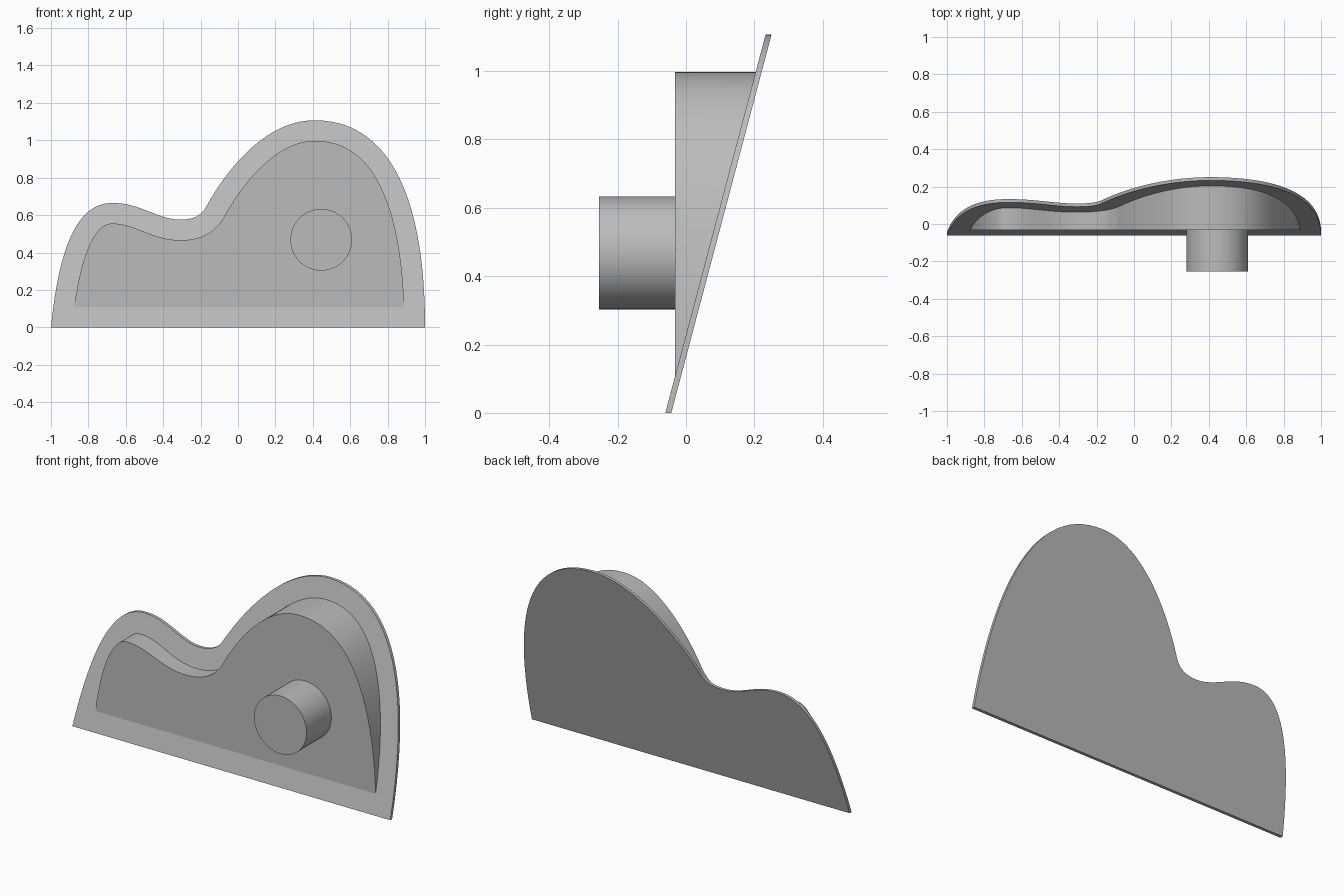
import bpy, bmesh, math
from mathutils import Vector
from mathutils.geometry import interpolate_bezier

cube = bpy.data.objects.get("Cube")
if cube:
    bpy.data.objects.remove(cube, do_unlink=True)

SLOPE, PLATE_FRONT, PLATE_DEPTH = 0.265, -0.0605, 0.0175
BODY_FRONT, RIM = -0.032, 0.11

grey = bpy.data.materials.new("grey")
grey.use_nodes = True
grey.diffuse_color = (0.5, 0.5, 0.5, 1)
grey.node_tree.nodes["Principled BSDF"].inputs["Base Color"].default_value = grey.diffuse_color


def plate_y(z):
    """Front surface of the leaning plate at height z."""
    return PLATE_FRONT + SLOPE * z


def finish(obj):
    obj.data.materials.clear()
    obj.data.materials.append(grey)
    bpy.ops.object.select_all(action='DESELECT')
    obj.select_set(True)
    bpy.context.view_layer.objects.active = obj
    bpy.ops.object.shade_smooth_by_angle(angle=math.radians(30))


def loft(name, outline, front, back):
    """Solid between two surfaces y = front(z) and y = back(z)."""
    bm = bmesh.new()
    rings = [[bm.verts.new((p.x, f(p.y), p.y)) for p in outline] for f in (front, back)]
    for ring in rings:
        bm.faces.new(ring)
    n = len(outline)
    for i in range(n):
        j = (i + 1) % n
        bm.faces.new((rings[0][i], rings[0][j], rings[1][j], rings[1][i]))
    bmesh.ops.recalc_face_normals(bm, faces=bm.faces)
    mesh = bpy.data.meshes.new(name)
    bm.to_mesh(mesh)
    bm.free()
    obj = bpy.data.objects.new(name, mesh)
    bpy.context.collection.objects.link(obj)
    finish(obj)


# Double-humped silhouette: start point, then two handles and an end per segment
path = [(-1, 0),
        (-0.96, 0.4), (-0.87, 0.665), (-0.673, 0.665),
        (-0.52, 0.665), (-0.43, 0.576), (-0.308, 0.576),
        (-0.25, 0.576), (-0.2, 0.59), (-0.17, 0.645),
        (-0.08, 0.81), (0.13, 1.107), (0.41, 1.107),
        (0.77, 1.107), (1, 0.77), (1, 0)]
path = [Vector(p) for p in path]
outline = [path[0]]
for i in range(0, len(path) - 1, 3):
    outline += [v.to_2d() for v in interpolate_bezier(*path[i:i + 4], 25)][1:]

# Silhouette moved inwards by the rim width
inner = []
for i, p in enumerate(outline):
    t = (outline[min(i + 1, len(outline) - 1)] - outline[max(i - 1, 0)]).normalized()
    inner.append(p + Vector((t.y, -t.x)) * RIM)

# Trim it where the body front meets the plate
base = (BODY_FRONT - PLATE_FRONT) / SLOPE + 0.002
trimmed = []
for a, b in zip(inner, inner[1:]):
    if a.y >= base:
        trimmed.append(a)
    if (a.y - base) * (b.y - base) < 0:
        trimmed.append(a.lerp(b, (base - a.y) / (b.y - a.y)))

loft("back_plate", outline, plate_y, lambda z: plate_y(z) + PLATE_DEPTH)
loft("raised_body", trimmed, lambda z: BODY_FRONT, lambda z: plate_y(z) + 0.004)

# Round post on the front
bpy.ops.mesh.primitive_cylinder_add(vertices=64, radius=0.165, depth=0.225,
                                    location=(0.445, -0.1425, 0.468),
                                    rotation=(math.pi / 2, 0, 0))
post = bpy.context.object
post.name = "round_post"
finish(post)
